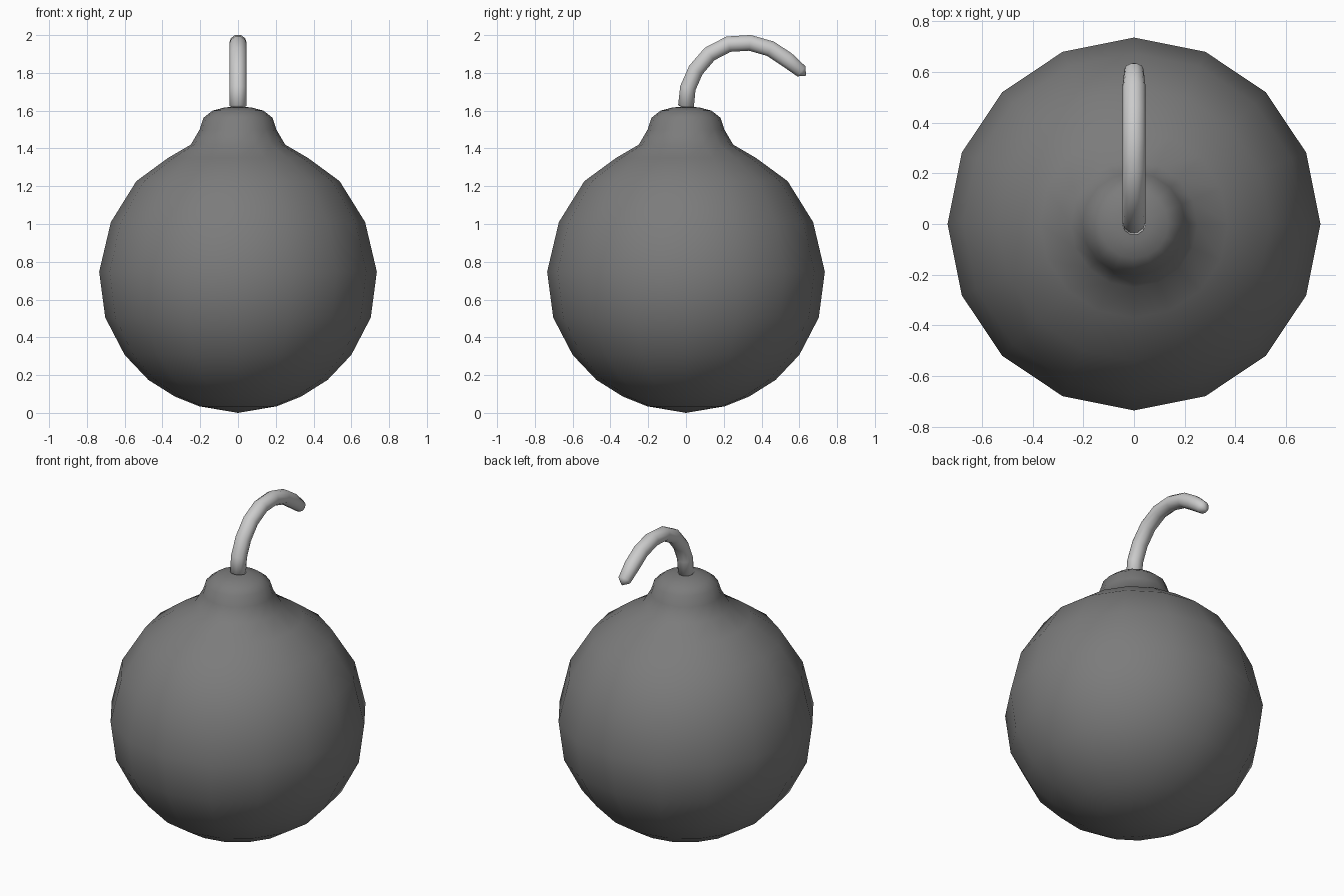
import bpy, bmesh, math
from mathutils import Vector

if "Cube" in bpy.data.objects:
    bpy.data.objects.remove(bpy.data.objects["Cube"])


def skin(name, rings, start, end):
    """Bridge equal rings of points and close both ends with a fan."""
    bm = bmesh.new()
    loops = [[bm.verts.new(p) for p in ring] for ring in rings]
    n = len(loops[0])
    for a, b in zip(loops, loops[1:]):
        for i in range(n):
            j = (i + 1) % n
            bm.faces.new((a[i], a[j], b[j], b[i]))
    for loop, point in ((loops[0], start), (loops[-1], end)):
        tip = bm.verts.new(point)
        for i in range(n):
            bm.faces.new((loop[i], loop[(i + 1) % n], tip))
    bmesh.ops.recalc_face_normals(bm, faces=bm.faces)
    mesh = bpy.data.meshes.new(name)
    bm.to_mesh(mesh)
    bm.free()
    mesh.shade_smooth()
    obj = bpy.data.objects.new(name, mesh)
    bpy.context.collection.objects.link(obj)
    return obj


def circle(centre, u, v, radius, sides):
    angles = [2 * math.pi * i / sides for i in range(sides)]
    return [centre + radius * (math.cos(a) * u + math.sin(a) * v) for a in angles]


X, Y, Z = Vector((1, 0, 0)), Vector((0, 1, 0)), Vector((0, 0, 1))

# Round body and neck: 16-sided lathe of (radius, height)
profile = [(0.205, 0.035), (0.335, 0.087), (0.475, 0.175), (0.6, 0.307),
           (0.703, 0.505), (0.735, 0.747), (0.673, 1.01), (0.538, 1.227),
           (0.37, 1.35), (0.25, 1.42), (0.203, 1.5), (0.183, 1.562),
           (0.135, 1.6), (0.07, 1.617)]
body = skin("bomb_body", [circle(Z * z, X, Y, r, 16) for r, z in profile],
            (0, 0, 0), (0, 0, 1.622))
dark = bpy.data.materials.new("dark_iron")
dark.diffuse_color = (0.2, 0.2, 0.2, 1)
dark.use_nodes = True
dark.node_tree.nodes["Principled BSDF"].inputs["Base Color"].default_value = dark.diffuse_color
body.data.materials.append(dark)

# Curved fuse: tube swept along a (y, z) path
path = [(0, 1.625), (0.01, 1.72), (0.052, 1.815), (0.125, 1.9), (0.225, 1.952),
        (0.338, 1.959), (0.447, 1.928), (0.535, 1.87), (0.611, 1.808)]
pts = [Vector((0, y, z)) for y, z in path]
rings = []
for i, p in enumerate(pts):
    tangent = (pts[min(i + 1, len(pts) - 1)] - pts[max(i - 1, 0)]).normalized()
    radius = 0.036 if i == len(pts) - 1 else 0.044
    rings.append(circle(p, X * 1.05, tangent.cross(X), radius, 10))
skin("fuse", rings, pts[0] - Z * 0.02, (0, 0.635, 1.785))
